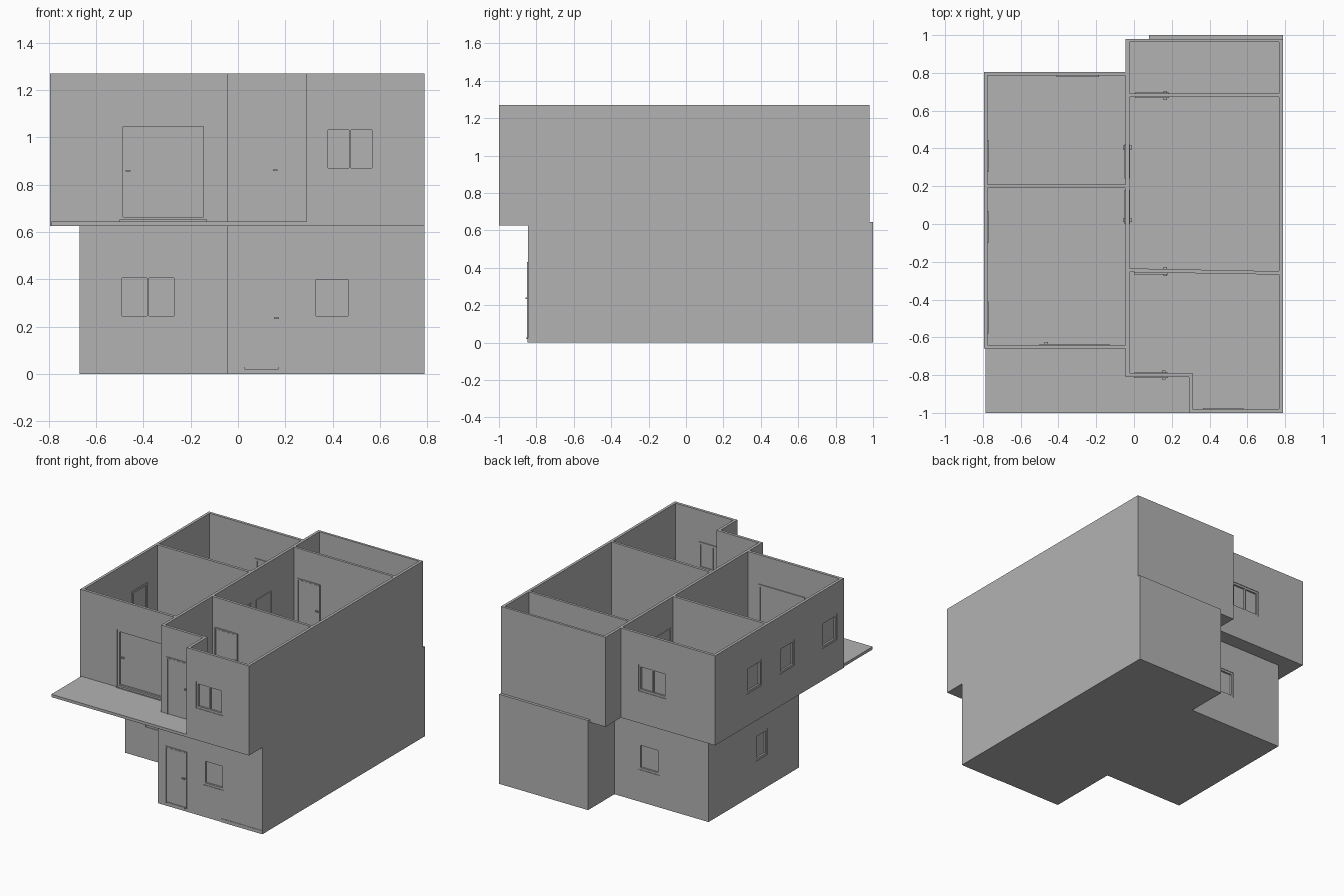
import bpy
import bmesh

cube = bpy.data.objects.get("Cube")
if cube:
    bpy.data.objects.remove(cube, do_unlink=True)

# One plain grey for the whole house
GREY = (0.45, 0.45, 0.45, 1.0)
plaster = bpy.data.materials.new("plaster_grey")
plaster.use_nodes = True
plaster.diffuse_color = GREY
bsdf = plaster.node_tree.nodes["Principled BSDF"]
bsdf.inputs["Base Color"].default_value = GREY
bsdf.inputs["Roughness"].default_value = 0.8

WALL = 0.02            # wall thickness
DECK, TOP = 0.645, 1.27  # upper floor level, top of walls
SLAB = 0.625           # underside of upper floor


def add_prism(bm, outline, z0, z1):
    """Extrude a plan outline between two heights."""
    base = bm.faces.new([bm.verts.new((x, y, z0)) for x, y in outline])
    res = bmesh.ops.extrude_face_region(bm, geom=[base])
    top = [v for v in res["geom"] if isinstance(v, bmesh.types.BMVert)]
    bmesh.ops.translate(bm, verts=top, vec=(0, 0, z1 - z0))


def rect(x0, x1, y0, y1):
    return [(x0, y0), (x1, y0), (x1, y1), (x0, y1)]


def build(name, prisms):
    """Make an object from a list of (outline, z0, z1)."""
    bm = bmesh.new()
    for p in prisms:
        add_prism(bm, *p)
    bmesh.ops.recalc_face_normals(bm, faces=bm.faces)
    mesh = bpy.data.meshes.new(name)
    bm.to_mesh(mesh)
    bm.free()
    mesh.materials.append(plaster)
    ob = bpy.data.objects.new(name, mesh)
    bpy.context.collection.objects.link(ob)
    return ob


def carve(ob, outline, z0, z1):
    """Subtract a prism from an object."""
    cutter = build("cutter", [(outline, z0, z1)])
    cutter.hide_render = True
    mod = ob.modifiers.new("cut", "BOOLEAN")
    mod.operation, mod.solver, mod.object = "DIFFERENCE", "EXACT", cutter
    bpy.context.view_layer.objects.active = ob
    bpy.ops.object.modifier_apply(modifier=mod.name)
    bpy.data.objects.remove(cutter, do_unlink=True)


def slot(axis, u0, u1, a, b):
    """Plan rectangle along a wall that faces the given axis."""
    lo, hi = min(a, b), max(a, b)
    return rect(u0, u1, lo, hi) if axis == "y" else rect(lo, hi, u0, u1)


def window(name, wall, axis, face, out, u0, u1, z0, z1, panes=1):
    """Cut an opening and fit a frame, mullions and recessed pane."""
    inner = face - out * WALL
    carve(wall, slot(axis, u0, u1, face + out * 0.04, inner - out * 0.04), z0, z1)
    f = 0.015
    ring = slot(axis, u0, u1, face - out * 0.004, inner - out * 0.006)
    bars = [(ring, z0, z0 + f), (ring, z1 - f, z1)]
    step = (u1 - u0 - f) / panes
    for i in range(panes + 1):
        w = f if i in (0, panes) else f * 0.6
        u = u0 + i * step + (f - w) / 2
        bars.append((slot(axis, u, u + w, face - out * 0.004, inner - out * 0.006),
                     z0 + f, z1 - f))
    build(name + "_frame", bars)
    build(name + "_pane", [(slot(axis, u0 + f, u1 - f, inner + out * 0.003, inner),
                            z0 + f, z1 - f)])


def door(name, axis, mid, u0, u1, z0, handle, height=0.41):
    """Closed door leaf with thin casing and a handle on both sides."""
    half, f = WALL / 2, 0.008
    leaf = slot(axis, u0 + f * 1.3, u1 - f * 1.3, mid - half - 0.002, mid + half + 0.002)
    case = [slot(axis, u, u + f, mid - half - 0.005, mid + half + 0.005)
            for u in (u0, u1 - f)]
    head = slot(axis, u0, u1, mid - half - 0.005, mid + half + 0.005)
    z1 = z0 + height
    build(name + "_leaf", [(leaf, z0 + 0.01, z1 - f * 1.3)])
    build(name + "_casing", [(c, z0, z1 - f) for c in case] + [(head, z1 - f, z1)])
    grip = slot(axis, handle - 0.01, handle + 0.01, mid - half - 0.014, mid + half + 0.014)
    build(name + "_handle", [(grip, z0 + 0.212, z0 + 0.22)])


# Lower storey: hollow shell with an offset footprint
lower = build("lower_walls", [([
    (-0.67, -0.33), (-0.045, -0.33), (-0.045, -0.845), (0.788, -0.845),
    (0.788, 1.0), (0.08, 1.0), (0.08, 0.70), (-0.67, 0.70)], 0, SLAB)])
carve(lower, [(-0.65, -0.31), (-0.025, -0.31), (-0.025, -0.825), (0.768, -0.825),
              (0.768, 0.98), (0.1, 0.98), (0.1, 0.68), (-0.65, 0.68)], 0.02, 0.605)

# Upper storey: outline, then rooms hollowed out from above
upper = build("upper_walls", [([
    (-0.795, -0.66), (-0.045, -0.66), (-0.045, -0.81), (0.29, -0.81),
    (0.29, -1.0), (0.788, -1.0), (0.788, 0.98), (-0.045, 0.98),
    (-0.045, 0.805), (-0.795, 0.805)], SLAB, TOP)])
rooms = [
    rect(-0.775, -0.045, 0.21, 0.785),
    rect(-0.775, -0.045, -0.64, 0.19),
    rect(-0.025, 0.768, 0.69, 0.963),
    [(-0.025, -0.235), (0.768, -0.25), (0.768, 0.672), (-0.025, 0.672)],
    [(-0.025, -0.255), (-0.025, -0.79), (0.31, -0.79), (0.31, -0.98),
     (0.768, -0.98), (0.768, -0.268)],
]
for room in rooms:
    carve(upper, room, DECK, TOP + 0.1)

# Balcony deck and the ledge at the rear
build("balcony_slab", [(rect(-0.787, 0.29, -1.0, -0.655), SLAB, DECK)])
build("rear_ledge", [(rect(0.08, 0.788, 0.975, 1.0), SLAB, DECK)])

# Upper windows
for i, y in enumerate((0.36, -0.015, -0.495)):
    window("side_window_%d" % (i + 1), upper, "x", -0.795, -1,
           y - 0.085, y + 0.085, 0.855, 1.045)
window("upper_front_window", upper, "y", -1.0, -1, 0.365, 0.58, 0.855, 1.045, 2)
window("upper_back_window", upper, "y", 0.805, 1, -0.41, -0.185, 0.855, 1.045, 2)

# Balcony door with its threshold and handle
window("balcony_door", upper, "y", -0.66, -1, -0.5, -0.13, 0.648, 1.06)
build("balcony_door_threshold", [(rect(-0.5, -0.13, -0.672, -0.63), DECK, 0.652)])
build("balcony_door_handle", [(rect(-0.475, -0.455, -0.655, -0.625), 0.855, 0.863)])

# Lower windows
window("lower_front_window", lower, "y", -0.845, -1, 0.315, 0.48, 0.23, 0.415)
window("lower_left_window", lower, "y", -0.33, -1, -0.505, -0.255, 0.23, 0.42, 2)
window("lower_back_window", lower, "y", 0.70, 1, -0.28, -0.11, 0.23, 0.42)
window("lower_side_window", lower, "x", -0.67, -1, 0.03, 0.16, 0.23, 0.42)

# Doors
door("recess_door", "y", -0.80, 0.0, 0.18, DECK, 0.157)
door("front_room_door", "y", -0.252, 0.0, 0.18, DECK, 0.165)
door("rear_room_door", "y", 0.681, 0.005, 0.185, DECK, 0.165)
door("left_room_door", "x", -0.035, 0.0, 0.18, DECK, 0.02)
door("left_rear_room_door", "x", -0.035, 0.24, 0.42, DECK, 0.405)
door("entrance_door", "y", -0.835, 0.015, 0.185, 0.02, 0.163)

# Thresholds and base strip on the lower front
build("entrance_step", [(rect(0.028, 0.172, -0.852, -0.84), 0.02, 0.03)])
build("base_strip", [(rect(0.46, 0.78, -0.848, -0.84), 0, 0.025)])
